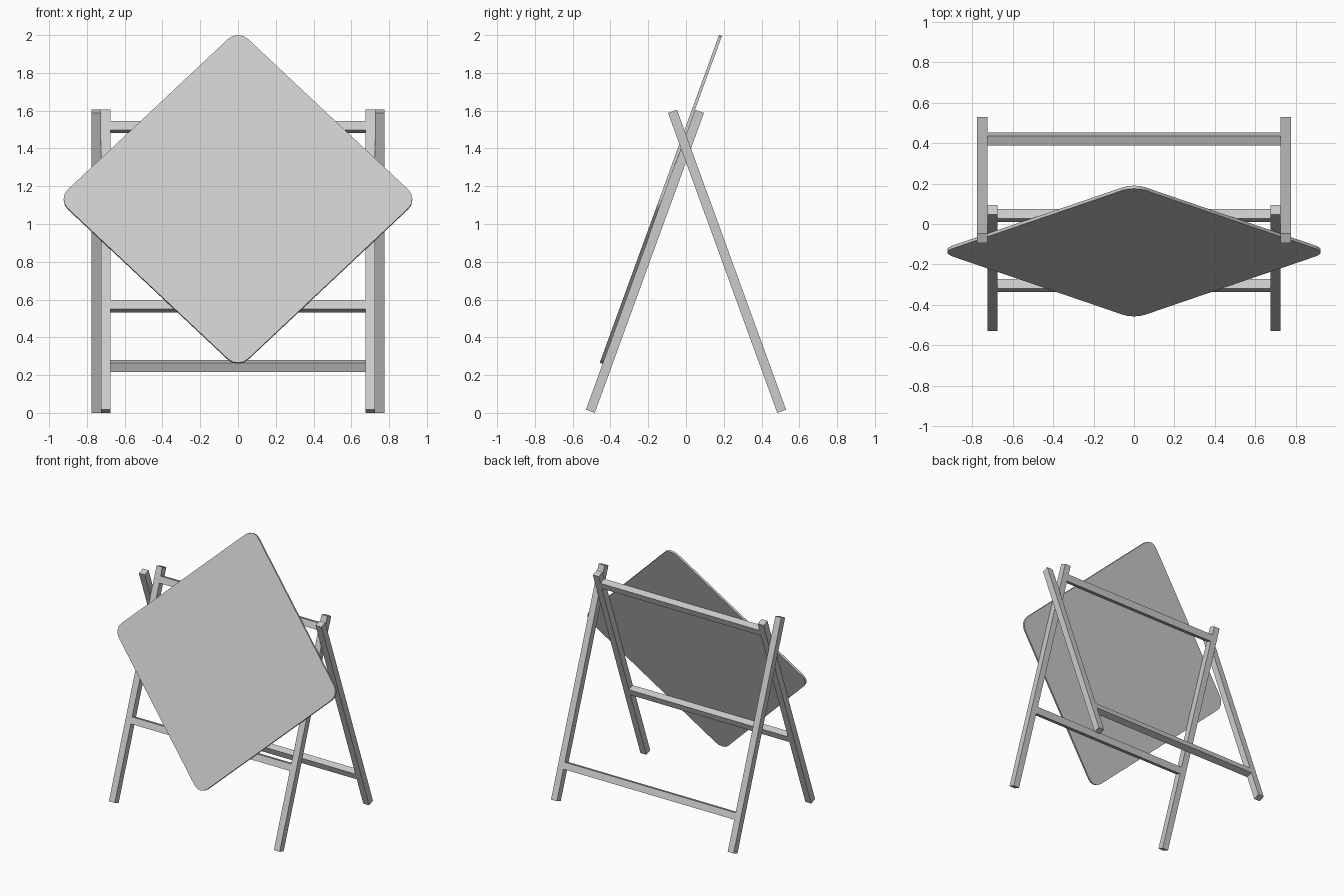
import bpy, bmesh, math
from mathutils import Matrix

if "Cube" in bpy.data.objects:
    bpy.data.objects.remove(bpy.data.objects["Cube"])

TILT = math.radians(20)
S = 0.05            # square timber section
LEG = 1.69          # leg length


def frame_matrix(side):
    """Leaning frame plane: side -1 = front, +1 = back."""
    return (Matrix.Translation((0, side * 0.2175, 0.8025))
            @ Matrix.Rotation(side * TILT, 4, 'X'))


def add_object(name, bm, matrix):
    bmesh.ops.recalc_face_normals(bm, faces=bm.faces)
    mesh = bpy.data.meshes.new(name)
    bm.to_mesh(mesh)
    bm.free()
    ob = bpy.data.objects.new(name, mesh)
    ob.matrix_world = matrix
    bpy.context.collection.objects.link(ob)
    return ob


def beam(name, size, loc, matrix):
    bm = bmesh.new()
    bmesh.ops.create_cube(bm, size=1)
    bmesh.ops.scale(bm, vec=size, verts=bm.verts)
    return add_object(name, bm, matrix @ Matrix.Translation(loc))


# Two crossing frames: (name, side, leg x, crossbar heights along the frame)
for name, side, x, bars in (("front", -1, 0.70, (0.756, -0.253)),
                            ("back", 1, 0.75, (-0.590,))):
    m = frame_matrix(side)
    for label, sx in (("left", -1), ("right", 1)):
        beam(f"{name}_leg_{label}", (S, S, LEG), (sx * x, 0, 0), m)
    for i, u in enumerate(bars):
        beam(f"{name}_crossbar_{i + 1}", (2 * x - S, S, S), (0, 0, u), m)

# Diamond board with rounded corners, resting on the front legs
D, R, T, SEG = 0.954, 0.075, 0.016, 4
bm = bmesh.new()
verts = []
for corner in range(4):
    a0 = corner * math.pi / 2
    c = D - R * math.sqrt(2)
    for i in range(SEG + 1):
        a = a0 + math.pi / 2 * (i / SEG - 0.5)
        verts.append(bm.verts.new((c * math.cos(a0) + R * math.cos(a), -T / 2,
                                   c * math.sin(a0) + R * math.sin(a))))
face = bm.faces.new(verts)
ext = bmesh.ops.extrude_face_region(bm, geom=[face], use_keep_orig=True)
bmesh.ops.translate(bm, vec=(0, T, 0),
                    verts=[g for g in ext["geom"] if isinstance(g, bmesh.types.BMVert)])
add_object("board", bm,
           frame_matrix(-1) @ Matrix.Translation((0, -S / 2 - T / 2, 0.3365)))
